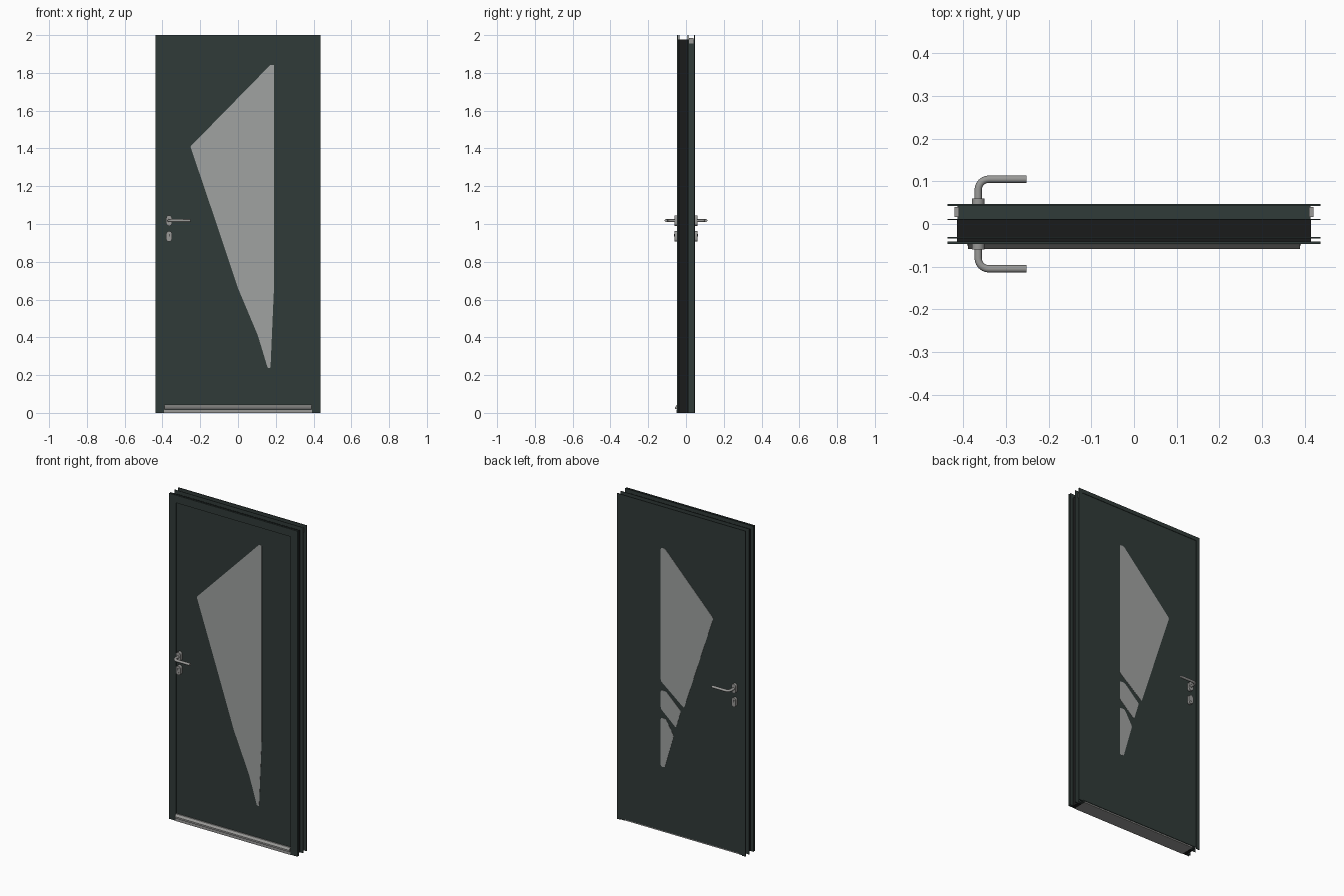
import bpy, bmesh, math
from mathutils import Vector

if "Cube" in bpy.data.objects:
    bpy.data.objects.remove(bpy.data.objects["Cube"])


def material(name, r, g, b):
    m = bpy.data.materials.new(name)
    m.diffuse_color = (r, g, b, 1)
    m.use_nodes = True
    m.node_tree.nodes["Principled BSDF"].inputs["Base Color"].default_value = m.diffuse_color
    return m


PAINT = material("dark green grey paint", 0.030, 0.043, 0.040)
BLACK = material("black core", 0.010, 0.011, 0.011)
GLASS = material("frosted glass", 0.35, 0.36, 0.355)
METAL = material("brushed metal", 0.32, 0.32, 0.31)


def finish(name, bm, mat):
    bmesh.ops.recalc_face_normals(bm, faces=bm.faces[:])
    me = bpy.data.meshes.new(name)
    bm.to_mesh(me)
    bm.free()
    me.materials.append(mat)
    ob = bpy.data.objects.new(name, me)
    bpy.context.collection.objects.link(ob)
    return ob


def smooth(ob):
    bpy.ops.object.select_all(action='DESELECT')
    ob.select_set(True)
    bpy.context.view_layer.objects.active = ob
    bpy.ops.object.shade_smooth_by_angle(angle=math.radians(40))


def extrude(name, points, offset, mat, bevel=0.0):
    """Extrude a planar outline by offset, optionally rounding its corners."""
    bm = bmesh.new()
    bm.faces.new([bm.verts.new(p) for p in points])
    if bevel:
        bmesh.ops.bevel(bm, geom=bm.verts[:], offset=bevel, segments=3,
                        profile=0.5, affect='VERTICES')
    r = bmesh.ops.extrude_face_region(bm, geom=bm.faces[:], use_keep_orig=True)
    bmesh.ops.translate(bm, vec=Vector(offset),
                        verts=[v for v in r['geom'] if isinstance(v, bmesh.types.BMVert)])
    return finish(name, bm, mat)


def box(name, x0, x1, y0, y1, z0, z1, mat):
    return extrude(name, [(x0, y0, z0), (x1, y0, z0), (x1, y0, z1), (x0, y0, z1)],
                   (0, y1 - y0, 0), mat)


def u_frame(name, d0, d1, y0, y1, mat):
    """Mitred jamb-head-jamb strip; d is the distance in from the outer edge."""
    bm = bmesh.new()
    rings = []
    for d, y in ((d0, y0), (d1, y0), (d1, y1), (d0, y1)):
        x, z = HALF - d, 2 - d
        rings.append([bm.verts.new(p) for p in
                      ((-x, y, 0), (-x, y, z), (x, y, z), (x, y, 0))])
    for i in range(4):
        a, b = rings[i], rings[(i + 1) % 4]
        for k in range(3):
            bm.faces.new((a[k], a[k + 1], b[k + 1], b[k]))
    bm.faces.new([r[0] for r in rings])
    bm.faces.new([r[3] for r in rings])
    return finish(name, bm, mat)


HALF = 0.437

# Frame: outer flanges, thin fins and the recessed core between them
u_frame("front_architrave", 0, 0.047, -0.047, -0.041, PAINT)
u_frame("front_fin", 0, 0.024, -0.034, -0.031, PAINT)
u_frame("frame_core", 0.022, 0.046, -0.041, 0.009, BLACK)
u_frame("middle_fin", 0, 0.024, 0.009, 0.012, PAINT)
u_frame("back_channel", 0.026, 0.046, 0.012, 0.042, PAINT)
u_frame("back_flange", 0, 0.024, 0.042, 0.047, PAINT)

# Door leaf
box("leaf_front", -0.391, 0.391, -0.040, 0.010, 0.022, 1.954, PAINT)
box("leaf_back", -0.413, 0.413, 0.010, 0.044, 0.008, 1.976, PAINT)

# Metal corner pieces at the top of the back channel
for side, x in (("left", -0.415), ("right", 0.415)):
    box(side + "_corner_bracket", x - 0.005, x + 0.005, 0.016, 0.040, 1.955, 1.985, METAL)

# Threshold and sloping weather bar
box("threshold", -0.391, 0.391, -0.050, 0.040, 0, 0.018, METAL)
bar = [(-0.040, 0.020), (-0.058, 0.020), (-0.058, 0.030), (-0.048, 0.043), (-0.040, 0.043)]
extrude("weather_bar", [(-0.389, y, z) for y, z in bar], (0.778, 0, 0), METAL)

# Front glazing: one long kite-shaped pane
front = [(-0.252, 1.41), (0.172, 1.843), (0.19, 1.843), (0.19, 0.65), (0.172, 0.238),
         (0.157, 0.238), (0.105, 0.41), (0.0, 0.66), (-0.11, 0.99)]
extrude("front_glass", [(x, -0.0412, z) for x, z in front], (0, 0.004, 0), GLASS, 0.004)

# Back glazing: the same shape split into three smaller panes
back = {
    "back_glass_upper": [(-0.217, 1.405), (0.112, 1.745), (0.14, 1.745),
                         (0.14, 0.925), (-0.018, 0.80)],
    "back_glass_middle": [(0.14, 0.87), (0.105, 0.87), (0.003, 0.775),
                          (0.037, 0.665), (0.14, 0.755)],
    "back_glass_lower": [(0.14, 0.70), (0.105, 0.70), (0.052, 0.61),
                         (0.113, 0.40), (0.14, 0.40)],
}
for name, pts in back.items():
    extrude(name, [(x, 0.0452, z) for x, z in pts], (0, -0.004, 0), GLASS, 0.009)


# Handles and lock covers on both sides
def oval(cx, cz, w, h, y, n=24):
    """Stadium outline: two half circles joined by straight sides."""
    pts = []
    for i in range(n):
        a = 2 * math.pi * (i + 0.5) / n
        lift = math.copysign(h - w, math.sin(a))
        pts.append((cx + w * math.cos(a), y, cz + w * math.sin(a) + lift))
    return pts


def lever(name, s):
    """Round bar leaving the door, bending and running towards the middle."""
    path = [Vector((-0.365, s * 0.045, 1.018)), Vector((-0.365, s * 0.080, 1.018))]
    for i in range(1, 7):
        a = math.pi / 2 * i / 6
        path.append(Vector((-0.340 - 0.025 * math.cos(a),
                            s * (0.080 + 0.025 * math.sin(a)), 1.018)))
    path.append(Vector((-0.252, s * 0.105, 1.018)))
    bm = bmesh.new()
    up, rings, n = Vector((0, 0, 1)), [], 14
    for i, p in enumerate(path):
        t = (path[min(i + 1, len(path) - 1)] - path[max(i - 1, 0)]).normalized()
        side = t.cross(up)
        rings.append([bm.verts.new(p + 0.0085 * math.cos(2 * math.pi * k / n) * side
                                   + 0.0075 * math.sin(2 * math.pi * k / n) * up)
                      for k in range(n)])
    for a, b in zip(rings, rings[1:]):
        for k in range(n):
            bm.faces.new((a[k], a[(k + 1) % n], b[(k + 1) % n], b[k]))
    bm.faces.new(rings[0])
    bm.faces.new(rings[-1])
    smooth(finish(name, bm, METAL))


for side, s in (("front", -1), ("back", 1)):
    lever(side + "_lever", s)
    for part, z in (("handle_rose", 1.018), ("lock_cover", 0.934)):
        smooth(extrude(f"{side}_{part}", oval(-0.365, z, 0.015, 0.028, s * 0.038),
                       (0, s * 0.022, 0), METAL))
    # Lock cylinder and its key slot
    smooth(extrude(side + "_lock_cylinder", oval(-0.365, 0.934, 0.007, 0.014, s * 0.058),
                   (0, s * 0.004, 0), METAL))
    box(side + "_key_slot", -0.3665, -0.3635, s * 0.060, s * 0.0625, 0.934, 0.946, BLACK)
